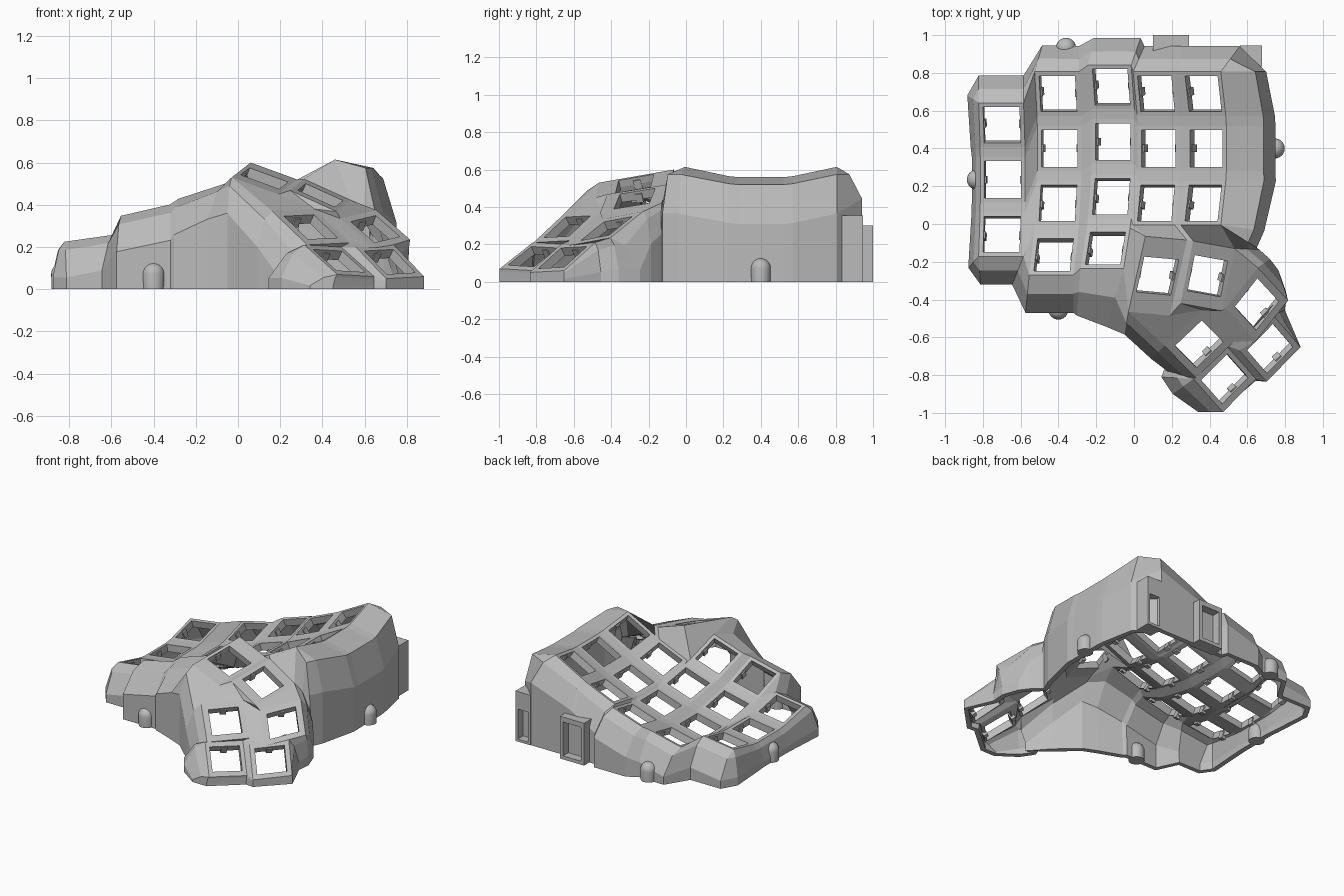
import bpy, bmesh, math
from mathutils import Vector, Matrix

old = bpy.data.objects.get("Cube")
if old:
    bpy.data.objects.remove(old, do_unlink=True)

grey = bpy.data.materials.new("plain grey")
grey.use_nodes = True
COLOUR = (0.5, 0.5, 0.5, 1)
grey.diffuse_color = COLOUR
grey.node_tree.nodes["Principled BSDF"].inputs["Base Color"].default_value = COLOUR


def add_object(name, bm):
    mesh = bpy.data.meshes.new(name)
    bm.to_mesh(mesh)
    bm.free()
    mesh.materials.append(grey)
    obj = bpy.data.objects.new(name, mesh)
    bpy.context.collection.objects.link(obj)
    return obj


HALF, HOLE, THICK = 0.12, 0.0975, 0.05
CORNERS = {"nw": (-1, 1), "ne": (1, 1), "se": (1, -1), "sw": (-1, -1)}
shell = bmesh.new()
clips = bmesh.new()
points = {}


def face(*names):
    return shell.faces.new([points[n] for n in names])


def key(name, centre, u, v):
    """Square frame around one switch hole, with a clip on two sides."""
    c, u, v = Vector(centre), Vector(u), Vector(v)
    un, vn = u.normalized(), v.normalized()
    for tag, (a, b) in CORNERS.items():
        points[name + tag] = shell.verts.new(c + u * a + v * b)
        points[name + tag + "in"] = shell.verts.new(c + (un * a + vn * b) * HOLE)
    tags = list(CORNERS)
    for t, s in zip(tags, tags[1:] + tags[:1]):
        face(name + t, name + s, name + s + "in", name + t + "in")
    n = un.cross(vn).normalized()
    for side in (-1, 1):
        turn = Matrix((un, n.cross(un), n)).transposed().to_4x4()
        place = Matrix.Translation(c + un * side * (HOLE + 0.007) - n * 0.04)
        size = Matrix.Diagonal((0.03, 0.04, 0.05, 1))
        bmesh.ops.create_cube(clips, size=1, matrix=place @ turn @ size)


# Curved finger columns: x, y, z of the home key, sideways tilt, row count
STEP, RADIUS = math.radians(13.5), 1.24
columns = {
    "A": (-0.695, 0.235, 0.18, 8, 3),
    "B": (-0.395, 0.40, 0.19, 13, 4),
    "C": (-0.11, 0.435, 0.285, 18, 4),
    "D": (0.13, 0.40, 0.38, 23, 3),
    "E": (0.383, 0.40, 0.503, 28, 3),
}
for col, (x, y, z, tilt, rows) in columns.items():
    a = math.radians(tilt)
    u = Vector((math.cos(a), 0, math.sin(a)))
    n = Vector((-math.sin(a), 0, math.cos(a)))
    along = Vector((0, 1, 0))
    for r in range(rows):
        b = (1 - r) * STEP
        centre = Vector((x, y, z)) + (along * math.sin(b) + n * (1 - math.cos(b))) * RADIUS
        key(f"{col}{r + 1}", centre, u * HALF, (along * math.cos(b) + n * math.sin(b)) * HALF)

# Webs between the finger keys
names = list(columns)
for col in names:
    for r in range(1, columns[col][4]):
        p, q = f"{col}{r}", f"{col}{r + 1}"
        face(p + "sw", p + "se", q + "ne", q + "nw")
for left, right in zip(names, names[1:]):
    shared = min(columns[left][4], columns[right][4])
    for r in range(1, shared + 1):
        p, q = f"{left}{r}", f"{right}{r}"
        face(p + "ne", q + "nw", q + "sw", p + "se")
        if r < shared:
            face(p + "se", q + "sw", f"{right}{r + 1}nw", f"{left}{r + 1}ne")

# Thumb cluster
key("T1", (0.125, -0.275, 0.525), (0.11, -0.01, -0.04), (0.045, 0.20, 0.035))
key("T2", (0.39, -0.275, 0.445), (0.11, -0.02, -0.05), (0.033, 0.165, 0.027))
key("T3", (0.345, -0.635, 0.295), (0.083, -0.085, -0.08), (0.1, 0.095, 0.005))
key("T4", (0.65, -0.425, 0.285), (0.08, -0.087, -0.07), (0.085, 0.107, 0.02))
key("T5", (0.48, -0.82, 0.135), (0.078, -0.088, -0.07), (0.087, 0.088, -0.005))
key("T6", (0.72, -0.66, 0.13), (0.072, -0.083, -0.075), (0.09, 0.092, 0.005))

# Webs around the thumb cluster and to the finger columns
for web in (
    "T1ne T2nw T2sw T1se", "T1sw T1se T3nw T3sw", "T1se T2sw T3nw",
    "T2sw T2se T3nw", "T2se T4sw T3nw", "T2ne T4nw T4sw T2se",
    "T3nw T4sw T4se T3ne", "T3se T3ne T5nw T5sw", "T3ne T4se T6sw T5nw",
    "T4se T4ne T6nw T6sw", "T5nw T6sw T6se T5ne",
    "D3sw D3se T1ne T1nw", "D3se E3sw T2nw T1ne", "E3sw E3se T2ne T2nw",
    "C3se D3sw T1nw C4ne", "C4ne T1nw T1sw C4se",
    "A3se B3sw B4nw", "A3se B4nw B4sw",
):
    face(*web.split())
plate_count = len(shell.verts)

# Outer walls: rim points and how far the foot stands out from them
outline = [
    ("A1nw", -0.06, 0.04), ("A1nw A1ne", 0, 0.145), ("B1nw", 0.04, 0.14),
    ("B1ne", 0, 0.135), ("C1nw", 0.03, 0.143), ("C1ne", 0.05, 0.143),
    ("D1nw", 0.06, 0.135), ("D1ne E1nw", 0, 0.135), ("E1ne", 0.1, 0.135),
    ("E1ne", 0.24, 0), ("E1se E2ne E2se", 0.26, 0), ("E3ne", 0.265, 0),
    ("E3se", 0.23, -0.03), ("E3se", 0.19, -0.12),
    ("T2ne", 0.13, -0.005), ("T4nw", 0.065, 0.045), ("T4ne", -0.05, 0.16),
    ("T4ne", -0.01, 0.045), ("T6nw", 0.06, 0.03), ("T6ne", 0, 0), ("T6se", 0, 0),
    ("T5ne", 0, -0.01), ("T5se", -0.02, 0), ("T5se", -0.13, 0),
    ("T5sw", -0.11, -0.08), ("T5sw", -0.17, 0.01), ("T5sw", -0.155, 0.05),
    ("T3se", -0.13, 0.02), ("T3sw", -0.07, -0.07),
    ("T1sw", -0.02, -0.12), ("C4se", -0.09, -0.31), ("C4sw", -0.02, -0.25),
    ("B4se", 0, -0.2), ("B4sw", -0.02, -0.2), ("A3se", -0.06, -0.15),
    ("A3sw", 0.01, -0.15), ("A3sw", -0.055, -0.06),
    ("A3nw A2sw A2nw", -0.045, 0), ("A1sw", -0.05, 0),
]
strips = []
for group, dx, dy in outline:
    for name in group.split():
        p = points[name]
        x, y, z = p.co
        share, drop = (0.76, 0.25) if dx > 0.18 else (0.5, 0.17)
        strips.append([p] + [shell.verts.new(co) for co in (
            (x + dx * share, y + dy * share, max(z - 0.04, z * 0.8)),
            (x + dx, y + dy, max(z - drop, z * 0.25)),
            (x + dx, y + dy, 0))])
for one, two in zip(strips, strips[1:] + strips[:1]):
    for i in range(len(one) - 1):
        quad = [one[i], two[i], two[i + 1], one[i + 1]]
        shell.faces.new(list(dict.fromkeys(quad)))

bmesh.ops.recalc_face_normals(shell, faces=shell.faces)
shell.faces.ensure_lookup_table()
if shell.faces[0].normal.z < 0:
    bmesh.ops.reverse_faces(shell, faces=shell.faces)
case = add_object("case_shell", shell)
plates = case.vertex_groups.new(name="plates")
plates.add(list(range(plate_count)), 1, "REPLACE")
# Full thickness at the plates, thinner walls
solid = case.modifiers.new("thickness", "SOLIDIFY")
solid.thickness = THICK
solid.offset = -1
solid.vertex_group = "plates"
solid.thickness_vertex_group = 0.7
add_object("switch_clips", clips)


# Screw bosses with domed tops
def boss(name, x, y, radius=0.053, height=0.072):
    bm = bmesh.new()
    bmesh.ops.create_uvsphere(bm, u_segments=24, v_segments=12, radius=radius)
    for v in bm.verts:
        v.co.z = v.co.z + height if v.co.z > -0.001 else 0
        v.co += Vector((x, y, 0))
    obj = add_object(name, bm)
    bpy.ops.object.select_all(action="DESELECT")
    obj.select_set(True)
    bpy.context.view_layer.objects.active = obj
    bpy.ops.object.shade_smooth_by_angle(angle=math.radians(35))


boss("front_boss", -0.40, -0.453)
boss("back_boss", -0.36, 0.933)
boss("left_boss", 0.745, 0.40)
boss("right_boss", -0.832, 0.235)


# Cable sockets with a recess facing the back
def socket(name, low, high, rim, depth, top):
    bm = bmesh.new()
    low, high = Vector(low), Vector(high)
    place = Matrix.Translation((low + high) / 2) @ Matrix.Diagonal((*(high - low), 1))
    bmesh.ops.create_cube(bm, size=1, matrix=place)
    bm.normal_update()
    back = max(bm.faces, key=lambda f: f.normal.y)
    bmesh.ops.inset_individual(bm, faces=[back], thickness=rim)
    for v in back.verts:
        v.co.z = min(v.co.z, top)
    hole = bmesh.ops.extrude_face_region(bm, geom=[back])["geom"]
    bmesh.ops.delete(bm, geom=[back], context="FACES_ONLY")
    for v in (g for g in hole if isinstance(g, bmesh.types.BMVert)):
        v.co.y -= depth
    bmesh.ops.recalc_face_normals(bm, faces=bm.faces)
    add_object(name, bm)


socket("main_socket", (0.10, 0.90, 0), (0.29, 1.0, 0.30), 0.035, 0.09, 0.265)
socket("corner_socket", (0.56, 0.835, 0), (0.677, 0.945, 0.355), 0.025, 0.06, 0.23)
